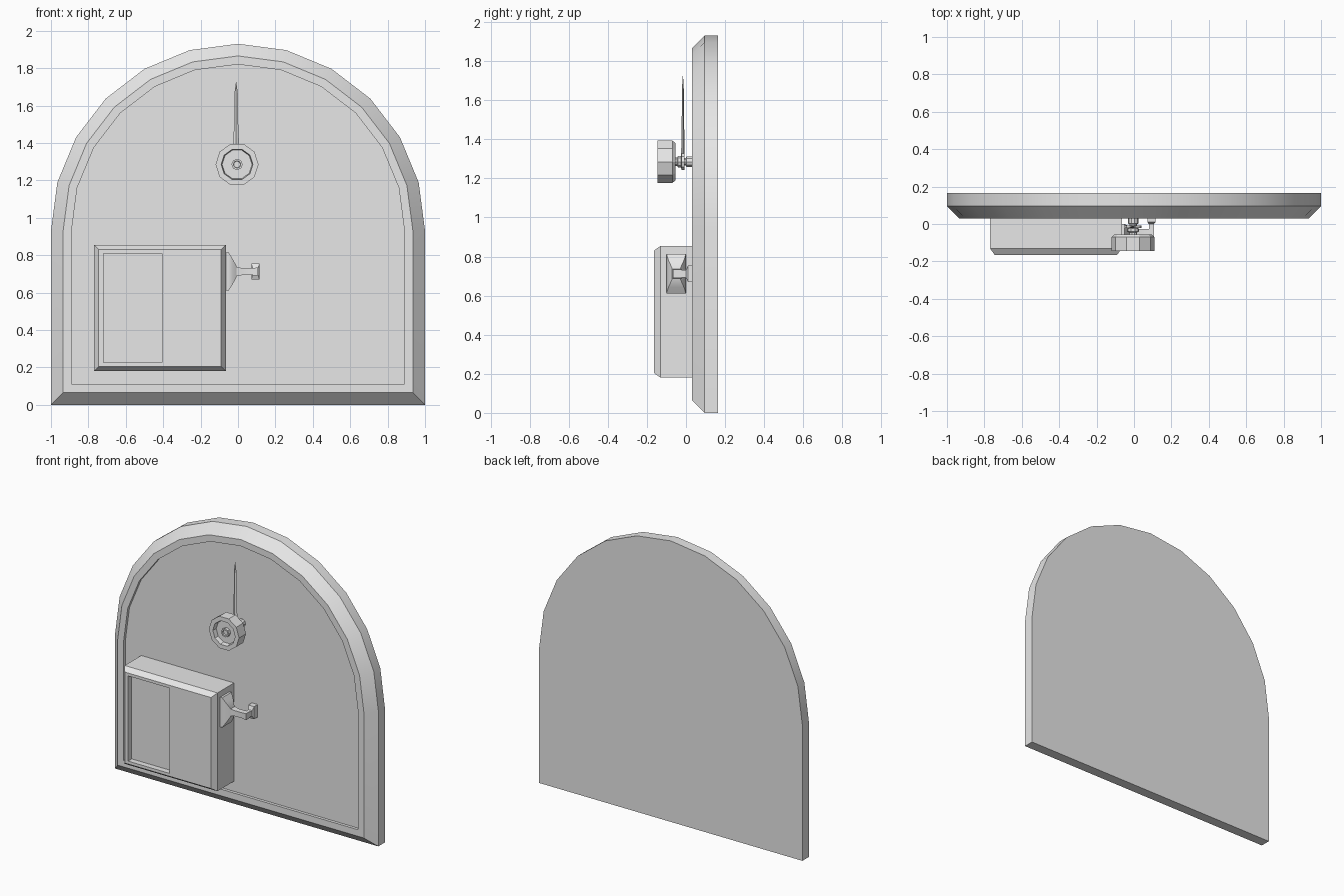
import bpy, bmesh
from math import sin, cos, pi, radians

cube = bpy.data.objects.get("Cube")
if cube:
    bpy.data.objects.remove(cube, do_unlink=True)

grey = bpy.data.materials.new("plain_grey")
grey.use_nodes = True
grey.diffuse_color = (0.8, 0.8, 0.8, 1)
grey.node_tree.nodes["Principled BSDF"].inputs["Base Color"].default_value = (0.8, 0.8, 0.8, 1)


def loft(name, rings, smooth=25):
    """Skin a stack of equal-length closed rings and cap both ends."""
    bm = bmesh.new()
    loops = [[bm.verts.new(p) for p in ring] for ring in rings]
    for a, b in zip(loops, loops[1:]):
        for i in range(len(a)):
            j = (i + 1) % len(a)
            bm.faces.new((a[i], a[j], b[j], b[i]))
    bm.faces.new(loops[0])
    bm.faces.new(loops[-1])
    bmesh.ops.recalc_face_normals(bm, faces=bm.faces[:])
    mesh = bpy.data.meshes.new(name)
    bm.to_mesh(mesh)
    bm.free()
    mesh.materials.append(grey)
    mesh.shade_smooth()
    mesh.set_sharp_from_angle(angle=radians(smooth))
    obj = bpy.data.objects.new(name, mesh)
    bpy.context.collection.objects.link(obj)
    return obj


def arch(inset, y):
    """Arched outline: straight sides with a half circle on top."""
    r = 1 - inset
    curve = [(r * cos(i * pi / 12), y, 0.93 + r * sin(i * pi / 12)) for i in range(13)]
    return [(r, y, inset)] + curve + [(-r, y, inset)]


def rect(x0, x1, z0, z1, y):
    return [(x0, y, z0), (x1, y, z0), (x1, y, z1), (x0, y, z1)]


def rect_x(x, y, z, hy, hz):
    """Rectangle facing along x, centred on y and z."""
    return [(x, y - hy, z - hz), (x, y + hy, z - hz), (x, y + hy, z + hz), (x, y - hy, z + hz)]


def turned(name, x, z, profile, sides):
    """Turn a (radius, y) profile around an axis along y."""
    return loft(name, [[(x + r * cos(2 * pi * i / sides), y, z + r * sin(2 * pi * i / sides))
                        for i in range(sides)] for r, y in profile])


# Arched backboard with a chamfered rim and a shallow recessed face
loft("arched_backboard", [arch(0, 0.165), arch(0, 0.095), arch(0.065, 0.03),
                          arch(0.11, 0.03), arch(0.11, 0.05)])

# Chamfered box with a tall recessed window
L, R, B, T = -0.77, -0.065, 0.18, 0.855
window = (-0.72, -0.405, 0.225, 0.81)
loft("box", [rect(L, R, B, T, 0.06), rect(L, R, B, T, -0.13),
             rect(L + 0.025, R - 0.025, B + 0.025, T - 0.025, -0.165),
             rect(*window, -0.165), rect(*window, -0.125)], 10)

# Handle: tapered side plate, arm, and a post with a flared foot
hz = 0.712
loft("handle_plate", [rect_x(x, -0.05, hz, hy, h) for x, hy, h in
                      ((-0.07, 0.05, 0.102), (-0.05, 0.05, 0.102),
                       (-0.03, 0.04, 0.07), (-0.008, 0.022, 0.03))], 40)
loft("handle_arm", [rect_x(x, -0.045, hz, h, h) for x, h in
                    ((-0.01, 0.025), (0.02, 0.019), (0.075, 0.019), (0.108, 0.022))], 40)
loft("handle_post", [rect(0.093 - h, 0.093 + h, hz - k, hz + k, y) for h, k, y in
                     ((0.014, 0.018, -0.06), (0.014, 0.018, 0.0),
                      (0.022, 0.043, 0.01), (0.022, 0.043, 0.05))], 10)

# Dial knob with a hollow front, centre nub and shaft
dx, dz = -0.005, 1.285
turned("dial_knob", dx, dz, [(0.1, -0.055), (0.115, -0.07), (0.115, -0.145),
                             (0.085, -0.145), (0.08, -0.115)], 10)
turned("dial_nub", dx, dz, [(0.03, -0.11), (0.03, -0.135), (0.02, -0.135), (0.018, -0.125)], 8)
turned("dial_shaft", dx, dz, [(0.022, -0.06), (0.022, -0.045), (0.032, -0.04), (0.032, -0.025),
                              (0.02, -0.02), (0.02, 0.0), (0.028, 0.002), (0.028, 0.05)], 10)

# Pointer with a rounded hub
turned("pointer_hub", dx, dz, [(0.045, -0.022), (0.045, -0.008)], 10)
loft("pointer", [[(-0.01 - w, -0.016, z), (-0.01, -0.016 - t, z),
                  (-0.01 + w, -0.016, z), (-0.01, -0.016 + t, z)]
                 for w, t, z in ((0.018, 0.009, 1.25), (0.015, 0.008, 1.4),
                                 (0.009, 0.005, 1.56), (0.011, 0.005, 1.65),
                                 (0.001, 0.001, 1.725))], 20)
